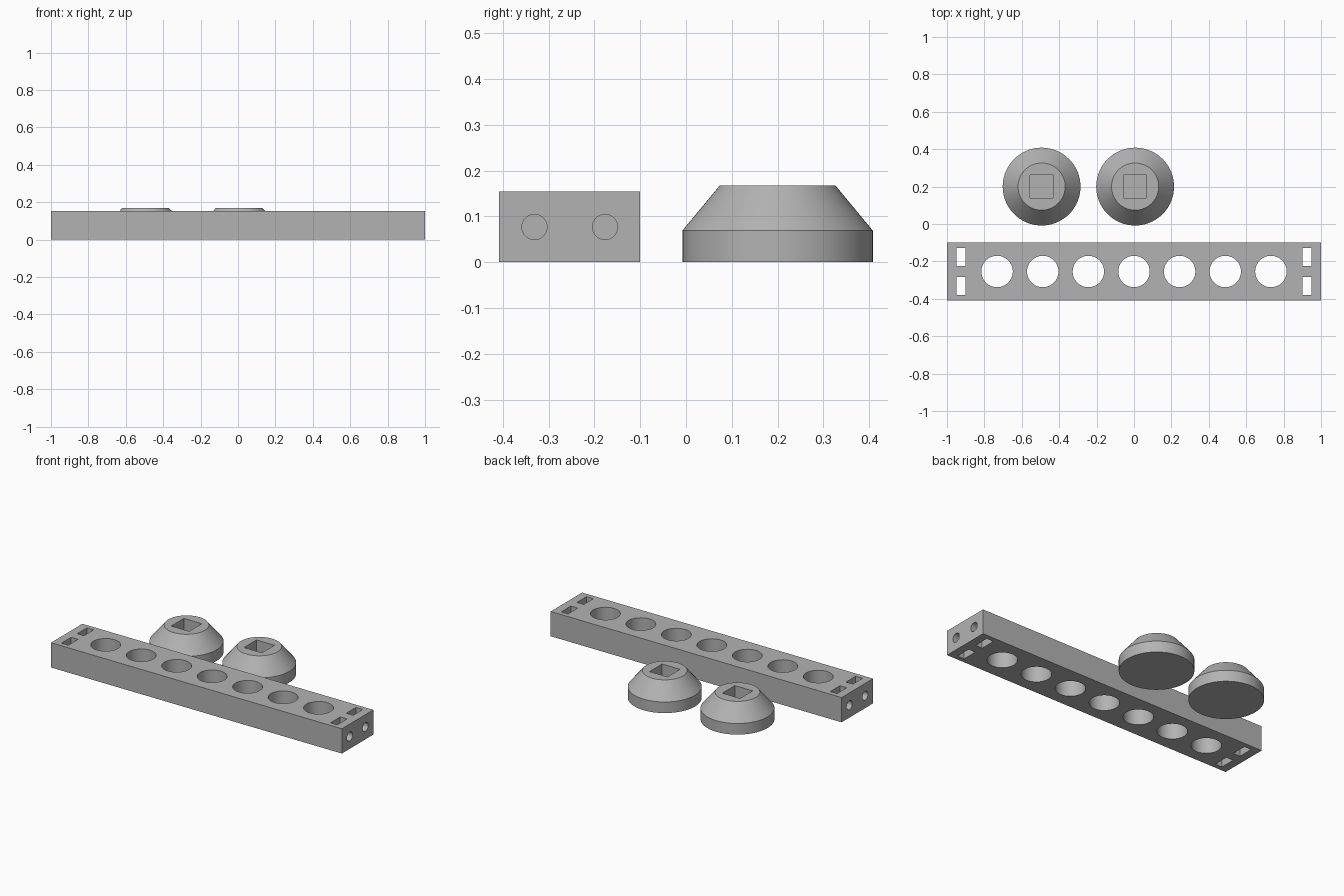
import bpy
import bmesh
from math import radians
from mathutils import Matrix, Vector

if "Cube" in bpy.data.objects:
    bpy.data.objects.remove(bpy.data.objects["Cube"], do_unlink=True)

grey = bpy.data.materials.new("plain grey")
grey.use_nodes = True
COLOUR = (0.45, 0.45, 0.45, 1)
grey.diffuse_color = COLOUR
grey.node_tree.nodes["Principled BSDF"].inputs["Base Color"].default_value = COLOUR


def add_box(bm, centre, size):
    bmesh.ops.create_cube(bm, size=1, matrix=Matrix.Translation(centre) @ Matrix.Diagonal((*size, 1)))


def add_cone(bm, centre, r1, r2, depth, axis="Z", segments=64):
    turn = Matrix.Rotation(radians(90), 4, "Y") if axis == "X" else Matrix()
    bmesh.ops.create_cone(bm, cap_ends=True, segments=segments, radius1=r1, radius2=r2,
                          depth=depth, matrix=Matrix.Translation(centre) @ turn)


def make_object(name, bm):
    mesh = bpy.data.meshes.new(name)
    bm.to_mesh(mesh)
    bm.free()
    mesh.materials.append(grey)
    obj = bpy.data.objects.new(name, mesh)
    bpy.context.collection.objects.link(obj)
    return obj


def cut(obj, bm):
    """Subtract a temporary cutter and keep the resulting mesh."""
    cutter = make_object("cutter", bm)
    cutter.hide_render = True
    mod = obj.modifiers.new("cut", "BOOLEAN")
    mod.operation = "DIFFERENCE"
    mod.solver = "EXACT"
    mod.object = cutter
    bpy.context.view_layer.objects.active = obj
    bpy.ops.object.modifier_apply(modifier=mod.name)
    bpy.data.objects.remove(cutter, do_unlink=True)


def shade(obj):
    bpy.ops.object.select_all(action="DESELECT")
    obj.select_set(True)
    bpy.context.view_layer.objects.active = obj
    bpy.ops.object.shade_smooth_by_angle(angle=radians(25))


# Long bar
BAR_Y, BAR_W, BAR_H = -0.254, 0.308, 0.154
bm = bmesh.new()
add_box(bm, Vector((0, BAR_Y, BAR_H / 2)), (2, BAR_W, BAR_H))
bar = make_object("bar", bm)

# Row of large round holes
bm = bmesh.new()
for i in range(-3, 4):
    add_cone(bm, Vector((i * 0.244, BAR_Y, BAR_H / 2)), 0.084, 0.084, 0.4)
cut(bar, bm)

# Nut slots through the bar ends, then screw holes reaching past them
slots, screws = bmesh.new(), bmesh.new()
for end in (-1, 1):
    for side in (-1, 1):
        y = BAR_Y + side * 0.077
        add_box(slots, Vector((end * 0.925, y, BAR_H / 2)), (0.047, 0.095, 0.4))
        add_cone(screws, Vector((end * 0.95, y, BAR_H / 2)), 0.0275, 0.0275, 0.2, "X", 32)
cut(bar, slots)
cut(bar, screws)
shade(bar)

# Two knobs: short cylinder, tapered top, square socket
for name, x in (("left_knob", 0.006), ("right_knob", -0.494)):
    bm = bmesh.new()
    rings = []
    for radius, z in ((0.208, 0), (0.208, 0.069), (0.126, 0.168)):
        rings.append(bmesh.ops.create_circle(
            bm, segments=96, radius=radius, matrix=Matrix.Translation((x, 0.2, z)))["verts"])
    for low, high in zip(rings, rings[1:]):
        for i in range(len(low)):
            j = (i + 1) % len(low)
            bm.faces.new((low[i], low[j], high[j], high[i]))
    bm.faces.new(rings[0])
    bm.faces.new(rings[-1])
    bmesh.ops.recalc_face_normals(bm, faces=bm.faces)
    knob = make_object(name, bm)
    bm = bmesh.new()
    add_box(bm, Vector((x, 0.2, 0.168)), (0.123, 0.123, 0.2))
    cut(knob, bm)
    shade(knob)
